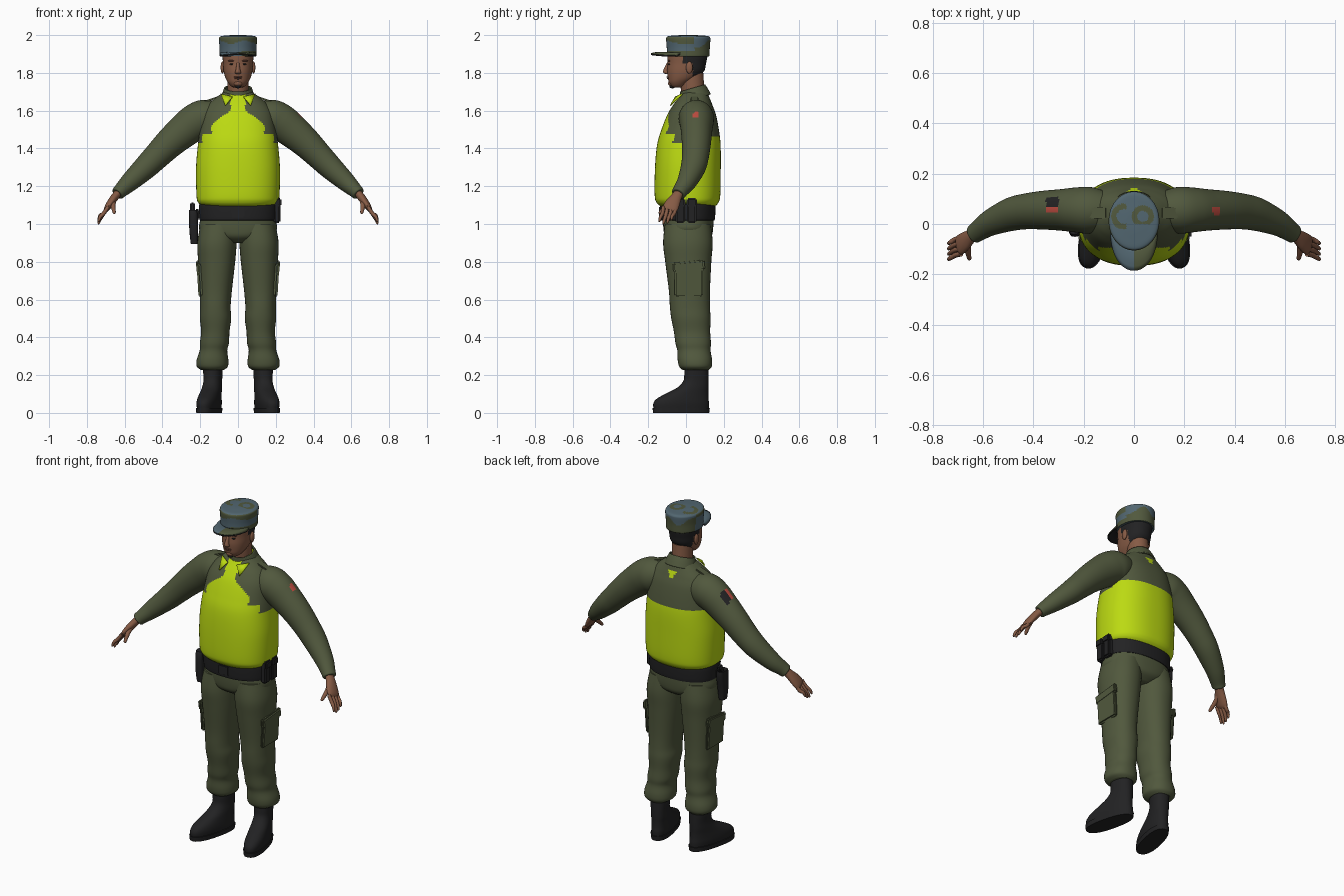
import bpy, bmesh, math
from mathutils import Vector, Matrix


def mat(name, rgb):
    m = bpy.data.materials.new(name)
    m.diffuse_color = (*rgb, 1)
    return m


OLIVE = mat("olive cloth", (0.082, 0.098, 0.047))
LIME = mat("lime vest", (0.50, 0.70, 0.006))
SKIN = mat("skin", (0.24, 0.105, 0.06))
BLACK = mat("black leather", (0.016, 0.016, 0.017))
BLUE = mat("blue grey cloth", (0.085, 0.135, 0.165))
RED = mat("red badge", (0.5, 0.07, 0.05))
LIP = mat("dark skin", (0.13, 0.05, 0.035))


def finish(name, bm, mats, rule=None, angle=40):
    bmesh.ops.recalc_face_normals(bm, faces=bm.faces)
    for f in bm.faces:
        f.smooth = True
        if rule:
            f.material_index = rule(f.calc_center_median(), f.normal)
    me = bpy.data.meshes.new(name)
    bm.to_mesh(me)
    bm.free()
    for m in mats:
        me.materials.append(m)
    me.set_sharp_from_angle(angle=math.radians(angle))
    ob = bpy.data.objects.new(name, me)
    bpy.context.collection.objects.link(ob)
    return ob


def spline(keys, steps):
    """Smooth path through the keys."""
    out = []
    for i in range(len(keys) - 1):
        p = [keys[max(0, min(len(keys) - 1, i + k))] for k in (-1, 0, 1, 2)]
        for s in range(steps):
            t = s / steps
            out.append([b + 0.5 * t * (c - a + t * (2*a - 5*b + 4*c - d + t * (3*(b - c) + d - a)))
                        for a, b, c, d in zip(*p)])
    return out + [list(keys[-1])]


def loft(name, keys, mats, n=32, steps=4, flat=True, e=2.0, rule=None, ends=True, xf=None):
    """Rings of (x, y, z, width, depth), level or square to the path."""
    ks = spline(keys, steps)
    bm = bmesh.new()
    rings = []
    for i, (x, y, z, a, b) in enumerate(ks):
        u, v = Vector((1, 0, 0)), Vector((0, 1, 0))
        if not flat:
            t = (Vector(ks[min(i + 1, len(ks) - 1)][:3]) - Vector(ks[max(i - 1, 0)][:3])).normalized()
            u = v.cross(t).normalized()
            v = t.cross(u)
        ring = []
        for k in range(n):
            c, s = math.cos(2 * math.pi * k / n), math.sin(2 * math.pi * k / n)
            c = math.copysign(abs(c) ** (2 / e), c)
            s = math.copysign(abs(s) ** (2 / e), s)
            ring.append(bm.verts.new(Vector((x, y, z)) + u * a * c + v * b * s))
        rings.append(ring)
    for r, q in zip(rings, rings[1:]):
        for k in range(n):
            bm.faces.new((r[k], r[(k + 1) % n], q[(k + 1) % n], q[k]))
    if ends:
        bm.faces.new(rings[0])
        bm.faces.new(rings[-1])
    if xf:
        bm.transform(xf)
    return finish(name, bm, mats, rule)


def box(name, loc, size, m, rot=(0, 0, 0), bevel=0.008):
    bm = bmesh.new()
    bmesh.ops.create_cube(bm, size=1, matrix=Matrix.Diagonal((*size, 1)))
    bmesh.ops.bevel(bm, geom=bm.edges[:], offset=min(bevel, min(size) * 0.4), segments=2, affect='EDGES')
    ob = finish(name, bm, [m])
    ob.location, ob.rotation_euler = loc, rot
    return ob


def ball(name, loc, size, m):
    bm = bmesh.new()
    bmesh.ops.create_uvsphere(bm, u_segments=16, v_segments=10, radius=1,
                              matrix=Matrix.Translation(loc) @ Matrix.Diagonal((*size, 1)))
    return finish(name, bm, [m])


# Torso with the vest as a coloured region
def vest_rule(c, n):
    x, y, z = abs(c.x), c.y, c.z
    if y > 0.06:
        return int(z < 1.46 or (1.615 < z < 1.66 and x < (z - 1.61) * 0.6))
    if z < 1.43:
        return 1
    if y > -0.01 and z < 1.66:
        return 0
    w = 0.19 if z < 1.48 else 0.14 if z < 1.525 else max(0.04, 0.14 - (z - 1.525) * 1.35)
    return int(x < w)


loft("torso", [(0, .01, 1.09, .18, .14), (0, .008, 1.115, .212, .165), (0, .008, 1.16, .220, .174),
               (0, .010, 1.30, .222, .174), (0, .015, 1.42, .212, .168), (0, .022, 1.50, .202, .152),
               (0, .030, 1.58, .188, .128), (0, .036, 1.63, .160, .104), (0, .042, 1.665, .122, .084),
               (0, .046, 1.69, .088, .070), (0, .048, 1.71, .06, .055)],
     [OLIVE, LIME], n=112, steps=10, e=2.35, rule=vest_rule)
loft("hips", [(0, .012, .90, .06, .08), (0, .012, .93, .15, .12), (0, .012, .97, .205, .131),
              (0, .012, 1.04, .196, .134), (0, .012, 1.11, .192, .135)], [OLIVE], n=48, e=2.3)
loft("belt", [(0, .010, 1.022, .198, .137), (0, .010, 1.026, .204, .143), (0, .010, 1.10, .206, .147),
              (0, .010, 1.108, .198, .141)], [BLACK], n=64, e=2.3)
box("belt_buckle", (0, -.135, 1.065), (.07, .014, .06), BLACK)

# Belt equipment
for i, (x, y) in enumerate(((.205, -.03), (.207, .03))):
    box(f"belt_pouch_{i}", (x, y, 1.07), (.035, .052, .13), BLACK)
    box(f"belt_pouch_flap_{i}", (x + .005, y, 1.115), (.038, .056, .045), BLACK)
loft("holster", [(-.232, -.02, .895, .018, .024), (-.234, -.018, .96, .023, .032),
                 (-.236, -.01, 1.04, .024, .040), (-.238, -.005, 1.075, .022, .036)],
     [BLACK], n=20, e=3)
box("pistol_grip", (-.24, .015, 1.085), (.026, .038, .055), BLACK, (-.4, 0, 0))
box("holster_strap", (-.215, -.01, 1.05), (.03, .04, .06), BLACK)


# Arm badges
def badge_rule(c, n):
    if n.z < 0.1:
        return 0
    if c.x < 0 and abs(c.x + .325) < .025:
        return 1 if .04 < c.y < .07 else 2 if .07 <= c.y < .107 else 0
    return int(c.x > 0 and abs(c.x - .328) < .014 and .035 < c.y < .065)


# Limbs, hands and feet
for s, side in ((-1, "right"), (1, "left")):
    flip = Matrix.Diagonal((s, 1, 1, 1))
    loft(f"{side}_sleeve", [(.09, .05, 1.575, .07, .07), (.17, .054, 1.562, .097, .092), (.225, .056, 1.54, .097, .09),
                            (.285, .056, 1.495, .090, .083), (.36, .055, 1.43, .080, .077),
                            (.43, .05, 1.36, .071, .071), (.49, .038, 1.30, .064, .066),
                            (.57, .005, 1.225, .051, .052), (.62, -.028, 1.178, .039, .041),
                            (.637, -.04, 1.160, .034, .037), (.637, -.04, 1.160, .02, .02)],
         [OLIVE, RED, BLACK], n=48, steps=8, flat=False, rule=badge_rule, xf=flip)
    loft(f"{side}_palm", [(.625, -.032, 1.175, .02, .026), (.648, -.048, 1.148, .021, .028),
                          (.672, -.068, 1.115, .020, .038), (.692, -.083, 1.085, .016, .041),
                          (.70, -.09, 1.072, .009, .034)], [SKIN], n=20, flat=False, xf=flip)
    for i in range(4):
        y, d = -.056 - .021 * i, (.02, .005, 0, .012)[i]
        loft(f"{side}_finger_{i}", [(.688, y, 1.09, .010, .010), (.712, y - .006, 1.055, .0105, .010),
                                    (.73, y - .016, 1.025 + d, .009, .009),
                                    (.738, y - .022, 1.003 + d, .006, .006), (.74, y - .023, 1.0 + d, .002, .002)],
             [SKIN], n=10, steps=3, flat=False, xf=flip)
    loft(f"{side}_thumb", [(.655, -.06, 1.135, .014, .014), (.662, -.092, 1.105, .014, .013),
                           (.659, -.118, 1.08, .011, .011), (.655, -.138, 1.06, .008, .008),
                           (.654, -.143, 1.055, .002, .002)], [SKIN], n=12, flat=False, xf=flip)
    loft(f"{side}_trouser_leg", [(.10, .01, 1.0, .098, .122), (.111, .01, .9, .104, .131),
                                 (.113, .012, .8, .098, .122), (.118, .018, .65, .086, .109),
                                 (.120, .021, .56, .081, .106), (.119, .026, .50, .083, .104),
                                 (.120, .032, .43, .075, .096), (.125, .038, .37, .077, .094),
                                 (.130, .042, .33, .073, .088), (.135, .047, .28, .084, .091),
                                 (.136, .05, .245, .082, .086), (.136, .052, .226, .058, .068)],
         [OLIVE], n=36, steps=5, e=2.2, xf=flip)
    box(f"{side}_cargo_pocket", (s * .203, .015, .70), (.022, .15, .17), OLIVE, (0, s * .06, 0))
    box(f"{side}_pocket_flap", (s * .209, .015, .775), (.024, .168, .055), OLIVE, (.1, s * .05, 0))
    pivot = Matrix.Translation((s * .133, .055, 0)) @ Matrix.Rotation(s * .24, 4, 'Z')
    loft(f"{side}_boot", [(0, -.083, .022, .052, .150), (0, -.083, .05, .055, .151), (0, -.075, .075, .054, .140),
                          (0, -.048, .105, .051, .112), (0, -.018, .135, .049, .083),
                          (0, -.002, .17, .047, .067), (0, 0, .21, .049, .064), (0, 0, .26, .05, .063)],
         [BLACK], n=32, e=2.3, xf=pivot)
    loft(f"{side}_boot_sole", [(0, -.083, 0, .055, .152), (0, -.083, .027, .058, .155)],
         [BLACK], n=32, steps=1, e=2.4, xf=pivot)
    box(f"{side}_epaulette", (s * .155, .045, 1.655), (.10, .045, .009), OLIVE, (0, s * .33, 0))
    # Lime collar point
    bm = bmesh.new()
    bm.faces.new([bm.verts.new((s * x, y, z)) for x, y, z in
                  ((.092, -.022, 1.69), (.03, -.058, 1.675), (.068, -.085, 1.628))])
    finish(f"{side}_collar_point", bm, [LIME]).modifiers.new("thickness", 'SOLIDIFY').thickness = .006

# Collar, neck and head
tilt = Matrix.Translation((0, .042, 1.695)) @ Matrix.Rotation(.28, 4, 'X')
collar = loft("collar", [(0, 0, -.032, .092, .084), (0, 0, 0, .082, .077), (0, 0, .026, .073, .069)],
              [OLIVE, LIME], n=48, ends=False, xf=tilt,
              rule=lambda c, n: int(c.y < 0.01 and c.z < 1.685))
collar.modifiers.new("thickness", 'SOLIDIFY').thickness = .008
loft("neck", [(0, .04, 1.66, .056, .06), (0, .034, 1.72, .056, .062), (0, .03, 1.80, .056, .062)], [SKIN], n=28)
loft("head", [(0, -.045, 1.722, .02, .02), (0, -.043, 1.730, .037, .036), (0, -.035, 1.75, .054, .056),
              (0, -.018, 1.775, .067, .078), (0, -.002, 1.81, .076, .098), (0, .004, 1.85, .079, .102),
              (0, .008, 1.90, .082, .106), (0, .010, 1.94, .07, .09)],
     [SKIN, BLACK], n=64, steps=6, e=2.15,
     rule=lambda c, n: int(c.z > 1.775 and c.y > (.035 if c.z < 1.85 else -.015)))
loft("nose", [(0, -.092, 1.856, .008, .008), (0, -.100, 1.835, .009, .011), (0, -.107, 1.812, .013, .014),
              (0, -.106, 1.800, .016, .013), (0, -.100, 1.794, .009, .006)], [SKIN], n=16)
ball("upper_lip", (0, -.096, 1.778), (.022, .007, .004), LIP)
ball("lower_lip", (0, -.094, 1.770), (.018, .007, .004), LIP)
ball("chin", (0, -.078, 1.745), (.024, .017, .016), SKIN)
ball("chin_beard", (0, -.072, 1.728), (.017, .017, .010), BLACK)
for s, side in ((-1, "right"), (1, "left")):
    ball(f"{side}_ear", (s * .082, .018, 1.828), (.010, .018, .032), SKIN)
    ball(f"{side}_eye", (s * .032, -.089, 1.846), (.012, .006, .004), BLACK)
    ball(f"{side}_eyebrow", (s * .034, -.090, 1.864), (.019, .007, .004), LIP)


# Cap with two-tone cloth
def cap_rule(c, n):
    if n.z > .6:
        a = abs(math.hypot(c.x + .04, c.y - .03) - .04) < .011 and c.x < -.03
        b = abs(math.hypot(c.x - .035, c.y - .03) - .033) < .011 and c.y > .0
        return int(a or b)
    if c.y > .045:
        return int(c.z < 1.955 + .02 * math.sin(c.x * 50))
    return int(c.z > 1.962 + .008 * math.sin(c.x * 45) or (c.z < 1.915 and c.x > .02))


loft("cap", [(0, .012, 1.888, .096, .110), (0, .012, 1.895, .098, .113), (0, .012, 1.935, .098, .114),
             (0, .012, 1.975, .101, .117), (0, .012, 1.988, .099, .115), (0, .012, 1.995, .088, .104),
             (0, .012, 1.998, .06, .07), (0, .012, 2.0, .03, .036), (0, .012, 2.0, .004, .005)],
     [BLUE, OLIVE], n=96, steps=7, rule=cap_rule)

# Brim: two-tone top layer over a dark lining
for name, dz, mats in (("cap_brim", 0, [BLUE, OLIVE]), ("brim_lining", -.006, [BLACK])):
    bm = bmesh.new()
    rows = []
    for i in range(29):
        a = math.radians(-90 + (i - 14) * 5.6)
        ca, sa = math.cos(a), math.sin(a)
        inner = Vector((.092 * ca, .012 + .107 * sa, 1.906))
        outer = Vector((.097 * ca, .012 - .198 * abs(sa) ** .75, 1.905 - .012 * ca * ca))
        rows.append([bm.verts.new(inner.lerp(outer, t / 5) + Vector((0, 0, dz + .006 * math.sin(t / 5 * 3.14))))
                     for t in range(6)])
    for r, q in zip(rows, rows[1:]):
        for k in range(5):
            bm.faces.new((r[k], r[k + 1], q[k + 1], q[k]))
    brim = finish(name, bm, mats, rule=(lambda c, n: int(c.x > 0)) if dz == 0 else None)
    brim.modifiers.new("thickness", 'SOLIDIFY').thickness = .005
